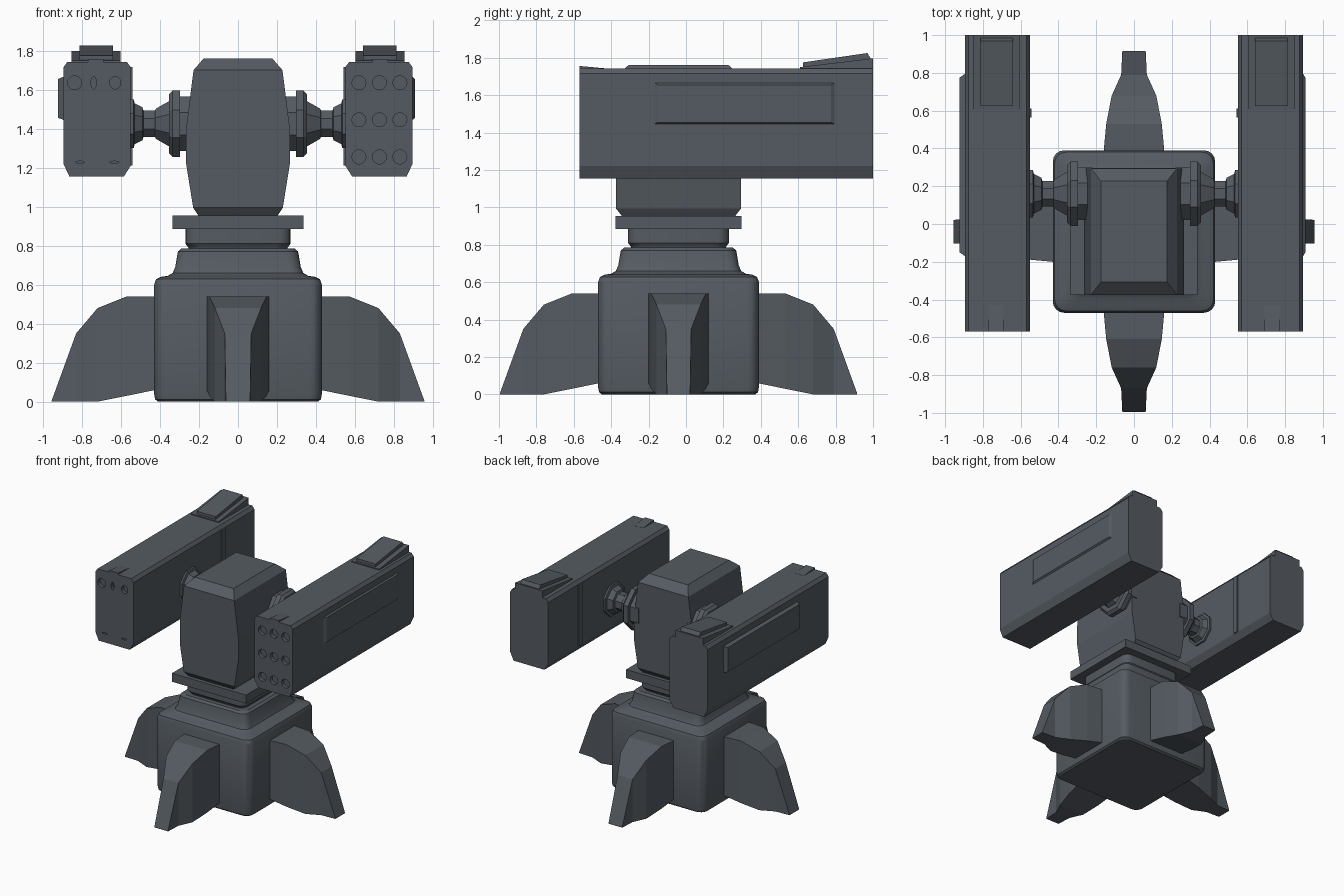
import bpy
import bmesh
from math import cos, sin, pi, radians

if "Cube" in bpy.data.objects:
    bpy.data.objects.remove(bpy.data.objects["Cube"])

CY = -0.04      # centre line of the base and head in y
MY, MZ = 0.16, 1.425   # mount axis

slate = bpy.data.materials.new("dark_slate_metal")
slate.use_nodes = True
COLOUR = (0.09, 0.105, 0.122, 1)
slate.diffuse_color = COLOUR
slate.node_tree.nodes["Principled BSDF"].inputs["Base Color"].default_value = COLOUR


def loft(name, rings, smooth=False):
    """Skin a list of equal-length rings and cap both ends."""
    bm = bmesh.new()
    loops = [[bm.verts.new(p) for p in ring] for ring in rings]
    n = len(loops[0])
    for a, b in zip(loops, loops[1:]):
        for i in range(n):
            j = (i + 1) % n
            bm.faces.new((a[i], a[j], b[j], b[i]))
    bm.faces.new(loops[0][::-1])
    bm.faces.new(loops[-1])
    bmesh.ops.recalc_face_normals(bm, faces=bm.faces)
    mesh = bpy.data.meshes.new(name)
    bm.to_mesh(mesh)
    bm.free()
    mesh.materials.append(slate)
    obj = bpy.data.objects.new(name, mesh)
    bpy.context.collection.objects.link(obj)
    if smooth:
        bpy.ops.object.select_all(action='DESELECT')
        obj.select_set(True)
        bpy.context.view_layer.objects.active = obj
        bpy.ops.object.shade_smooth_by_angle(angle=radians(25))
    return obj


def rect(hx, hy, z, cy=CY):
    return [(-hx, cy - hy, z), (hx, cy - hy, z), (hx, cy + hy, z), (-hx, cy + hy, z)]


def round_square(h, z, r=0.06, seg=4):
    ring = []
    for k, (sx, sy) in enumerate([(1, 1), (-1, 1), (-1, -1), (1, -1)]):
        for i in range(seg + 1):
            a = (k + i / seg) * pi / 2
            ring.append((sx * (h - r) + r * cos(a), CY + sy * (h - r) + r * sin(a), z))
    return ring


def box(name, x0, x1, y0, y1, z0, z1):
    return loft(name, [[(x0, y0, z), (x1, y0, z), (x1, y1, z), (x0, y1, z)] for z in (z0, z1)])


def extrude_x(name, profile, x0, x1):
    """Extrude a (y, z) outline along x."""
    return loft(name, [[(x, y, z) for y, z in profile] for x in (x0, x1)])


def cut(obj, cutters):
    """Subtract the cutters from the object, then discard them."""
    for c in cutters:
        c.hide_render = True
        mod = obj.modifiers.new("hole", 'BOOLEAN')
        mod.operation = 'DIFFERENCE'
        mod.solver = 'EXACT'
        mod.object = c
    bpy.context.view_layer.update()
    graph = bpy.context.evaluated_depsgraph_get()
    mesh = bpy.data.meshes.new_from_object(obj.evaluated_get(graph))
    obj.modifiers.clear()
    obj.data = mesh
    for c in cutters:
        bpy.data.objects.remove(c)


def hole(x, z, rx=0.036, rz=0.036, sides=14):
    return loft("hole_cutter", [[(x + rx * cos(2 * pi * i / sides), y, z + rz * sin(2 * pi * i / sides))
                                 for i in range(sides)] for y in (-0.6, -0.54)])


# Base block with stepped shoulder
base_profile = [(0.41, 0), (0.425, 0.012), (0.43, 0.04), (0.43, 0.6), (0.42, 0.628), (0.395, 0.64),
                (0.36, 0.645), (0.335, 0.66), (0.322, 0.69), (0.312, 0.75), (0.308, 0.77), (0.29, 0.785)]
loft("base_block", [round_square(h, z) for h, z in base_profile], smooth=True)

# Neck and turntable plate
loft("neck", [round_square(h, z) for h, z in [(0.25, 0.77), (0.255, 0.79), (0.27, 0.81), (0.27, 0.89)]],
     smooth=True)
loft("turntable_plate", [rect(0.336, 0.336, z) for z in (0.885, 0.955)])

# Faceted head
head_profile = [(0.20, 0.30, 0.95), (0.23, 0.335, 0.995), (0.266, 0.335, 1.22),
                (0.266, 0.335, 1.4), (0.228, 0.335, 1.7), (0.176, 0.268, 1.76)]
loft("head", [rect(*p) for p in head_profile])

# Four tapered legs: distance out, top, bottom, half width
leg_profile = [(0.4, 0.54, 0.065, 0.163), (0.57, 0.54, 0.03, 0.147), (0.72, 0.48, 0, 0.118),
               (0.83, 0.35, 0, 0.068), (0.955, 0.006, 0, 0.062)]
for k, side in enumerate(("left", "back", "right", "front")):
    c, s = round(cos(k * pi / 2)), round(sin(k * pi / 2))
    rings = []
    for r, top, bottom, w in leg_profile:
        rings.append([(c * r - s * t, CY + s * r + c * t, z)
                      for t, z in [(-w, bottom), (w, bottom), (w, top), (-w, top)]])
    loft(side + "_leg", rings)

# Octagonal mounts: distance from the centre, apothem
mount_profile = [(0.22, 0.14), (0.297, 0.14), (0.297, 0.17), (0.335, 0.17), (0.355, 0.15), (0.355, 0.115),
                 (0.42, 0.078), (0.425, 0.068), (0.485, 0.068), (0.49, 0.085), (0.53, 0.105),
                 (0.535, 0.125), (0.56, 0.125)]
# Launcher pod cross-section: distance from the centre, height
pod_section = [(0.55, 1.21), (0.585, 1.155), (0.865, 1.155), (0.895, 1.22),
               (0.895, 1.715), (0.875, 1.742), (0.57, 1.742), (0.55, 1.715)]

for side, s in (("left", 1), ("right", -1)):
    rings = []
    for x, r in mount_profile:
        R = r / cos(pi / 8)
        rings.append([(s * x, MY + R * cos((i + 0.5) * pi / 4), MZ + R * sin((i + 0.5) * pi / 4))
                      for i in range(8)])
    loft(side + "_mount", rings)

    pod = loft(side + "_pod", [[(s * x, y, z) for x, z in pod_section] for y in (-0.57, 1.0)])
    if s > 0:
        holes = [hole(x, z) for x in (0.62, 0.725, 0.83) for z in (1.255, 1.445, 1.635)]
    else:
        holes = [hole(-0.838, 1.635), hole(-0.74, 1.635, 0.014, 0.032), hole(-0.63, 1.635, 0.028, 0.032),
                 hole(-0.81, 1.228, 0.024, 0.005), hole(-0.635, 1.228, 0.024, 0.005)]
    cut(pod, holes)

    # Raised outer panel with sloped edges
    depth = 0.012 if s > 0 else 0.028
    rings = []
    for x, m in ((0.885, 0), (0.895, 0), (0.895 + depth, 0.02)):
        y0, y1, z0, z1 = -0.17 + m, 0.795 - m, 1.445 + m / 2, 1.665 - m / 2
        rings.append([(s * x, y0, z0), (s * x, y1, z0), (s * x, y1, z1), (s * x, y0, z1)])
    loft(side + "_outer_panel", rings)

    # Inner rib, front sight ramp and rear wedge
    box(side + "_inner_rib", s * 0.542, s * 0.56, 0.565, 0.612, 1.21, 1.715)
    extrude_x(side + "_front_ramp", [(-0.57, 1.735), (-0.43, 1.735), (-0.43, 1.743), (-0.57, 1.756)],
              s * 0.69, s * 0.77)
    extrude_x(side + "_rear_wedge", [(0.61, 1.735), (1.0, 1.735), (1.0, 1.797), (0.61, 1.75)],
              s * 0.603, s * 0.853)
    extrude_x(side + "_rear_hatch", [(0.625, 1.74), (0.99, 1.74), (0.985, 1.8), (0.97, 1.825), (0.625, 1.775)],
              s * 0.64, s * 0.812)
